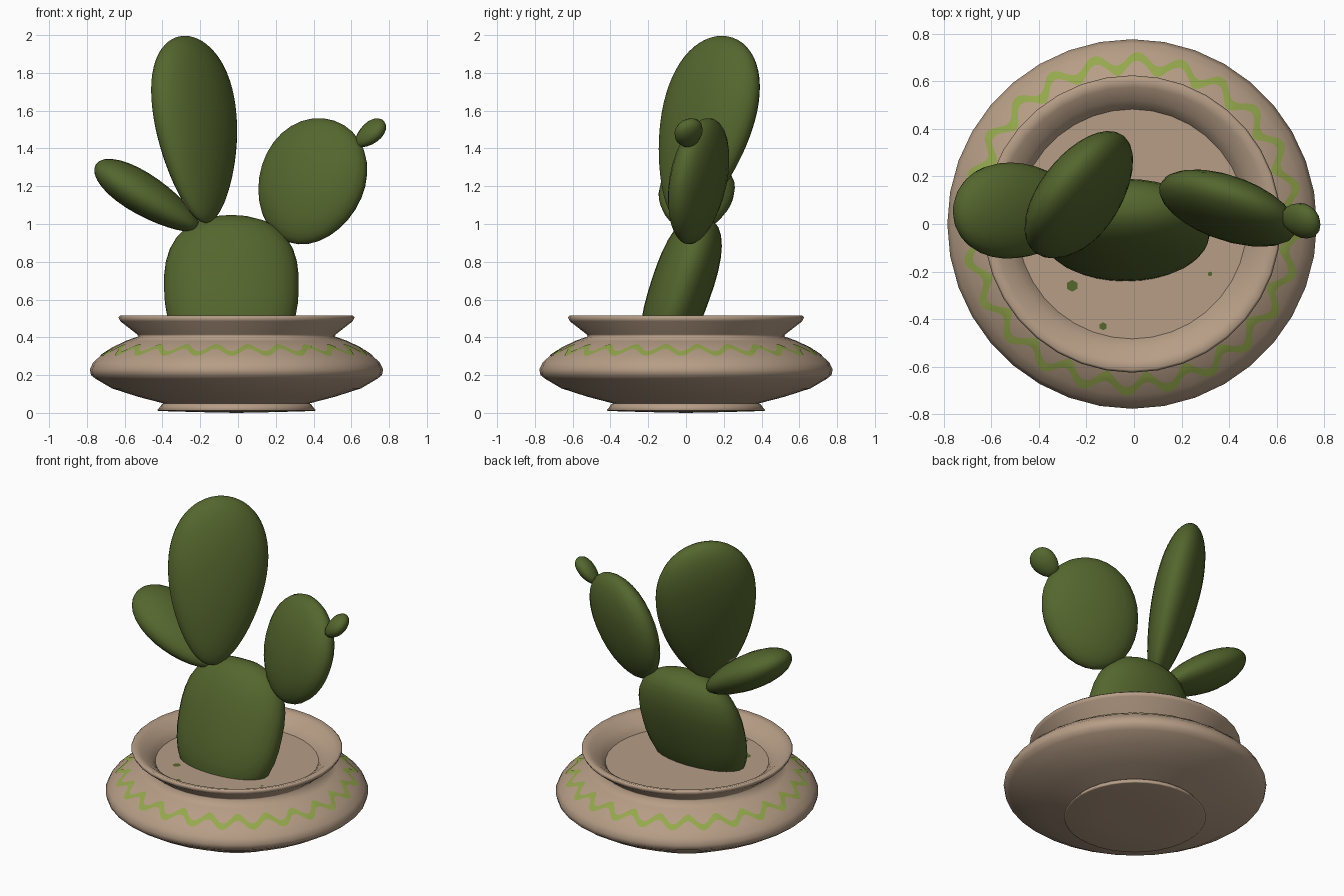
import bpy, bmesh, math
from mathutils import Vector

if "Cube" in bpy.data.objects:
    bpy.data.objects.remove(bpy.data.objects["Cube"])


def material(name, rgb):
    m = bpy.data.materials.new(name)
    m.diffuse_color = (*rgb, 1)
    m.use_nodes = True
    m.node_tree.nodes["Principled BSDF"].inputs["Base Color"].default_value = m.diffuse_color
    return m


GREEN = material("cactus_green", (0.090, 0.134, 0.027))
CLAY = material("clay", (0.470, 0.340, 0.240))
LIME = material("lime_paint", (0.300, 0.390, 0.075))
POT_X = -0.008
SEGS = 36


def finish(bm, name, mat, angle=50):
    bmesh.ops.recalc_face_normals(bm, faces=bm.faces)
    me = bpy.data.meshes.new(name)
    bm.to_mesh(me)
    bm.free()
    me.materials.append(mat)
    ob = bpy.data.objects.new(name, me)
    bpy.context.collection.objects.link(ob)
    bpy.ops.object.select_all(action='DESELECT')
    ob.select_set(True)
    bpy.context.view_layer.objects.active = ob
    bpy.ops.object.shade_smooth_by_angle(angle=math.radians(angle))
    return ob


def bridge(bm, a, b):
    n = len(a)
    for i in range(n):
        j = (i + 1) % n
        quad = list(dict.fromkeys((a[i], a[j], b[j], b[i])))
        if len(quad) > 2:
            bm.faces.new(quad)


def lathe(name, profile, mat, angle=50):
    """Spin (radius, z) points; radius 0 closes the end."""
    bm = bmesh.new()
    rings = []
    for r, z in profile:
        if r == 0:
            rings.append([bm.verts.new((POT_X, 0, z))] * SEGS)
        else:
            rings.append([bm.verts.new((POT_X + r * math.cos(2 * math.pi * i / SEGS),
                                        r * math.sin(2 * math.pi * i / SEGS), z))
                          for i in range(SEGS)])
    for a, b in zip(rings, rings[1:]):
        bridge(bm, a, b)
    return finish(bm, name, mat, angle)


def pad(name, centre, axis, wide, length, width, thick, taper=0.0, power=2.0,
        segs=22, rows=16):
    """Flattened egg along axis; sizes are half extents, taper widens the tip."""
    c, ax = Vector(centre), Vector(axis).normalized()
    w = Vector(wide)
    w = (w - ax * w.dot(ax)).normalized()
    t = ax.cross(w)

    def swell(u):
        return max(0, 1 - abs(u) ** power) ** (1 / power) * (1 + taper * u)

    peak = max(swell(i / 50) for i in range(-50, 51))
    bm = bmesh.new()
    rings = []
    for k in range(rows + 1):
        u = -math.cos(math.pi * k / rows)
        if k in (0, rows):
            rings.append([bm.verts.new(c + ax * length * u)] * segs)
            continue
        s = swell(u) / peak
        rings.append([bm.verts.new(c + ax * length * u
                                   + w * width * s * math.cos(2 * math.pi * i / segs)
                                   + t * thick * s * math.sin(2 * math.pi * i / segs))
                      for i in range(segs)])
    for a, b in zip(rings, rings[1:]):
        bridge(bm, a, b)
    return finish(bm, name, GREEN, 80)


# Pot: nearly flat foot, wide belly, pinched neck, flared rim and inner lip
SHOULDER = [(0.76, 0.265), (0.72, 0.303), (0.65, 0.35), (0.59, 0.38)]
lathe("pot", [(0, 0), (0.2, 0.004), (0.41, 0.01), (0.42, 0.013), (0.395, 0.045),
              (0.385, 0.05), (0.52, 0.085), (0.66, 0.13), (0.745, 0.18),
              (0.77, 0.2), (0.777, 0.23)] + SHOULDER
      + [(0.52, 0.405), (0.525, 0.415), (0.615, 0.485), (0.625, 0.505),
         (0.615, 0.515), (0.575, 0.503), (0.52, 0.465), (0.495, 0.44),
         (0.48, 0.415)], CLAY, 130)

# Soil
lathe("soil", [(0.487, 0.42), (0, 0.42)], CLAY)


# Painted zigzag band lying on the shoulder
def shoulder_radius(z, a):
    half = math.pi / SEGS
    facet = math.cos(half) / math.cos(a % (2 * half) - half)
    for (r0, z0), (r1, z1) in zip(SHOULDER, SHOULDER[1:]):
        if z <= z1:
            return facet * (r0 + (r1 - r0) * (z - z0) / (z1 - z0))
    return SHOULDER[-1][0] * facet


bm = bmesh.new()
waves, steps = 24, 9
rows = []
for off in (-0.0125, -0.006, 0, 0.006, 0.0125):
    row = []
    for i in range(waves * steps):
        a = 2 * math.pi * i / (waves * steps)
        z = 0.331 + 0.019 * math.sin(waves * (a - 0.03)) + off
        r = shoulder_radius(z, a) + 0.0015
        row.append(bm.verts.new((POT_X + r * math.cos(a), r * math.sin(a), z + 0.002)))
    rows.append(row)
for a, b in zip(rows, rows[1:]):
    bridge(bm, a, b)
finish(bm, "zigzag_band", LIME)

# Cactus pads
pad("main_pad", (-0.035, -0.028, 0.655), (0, 0.34, 1), (1, 0, 0),
    0.405, 0.357, 0.162, 0.03, 2.5, segs=28)
tall = pad("tall_pad", (-0.222, 0.10, 1.5), (-0.095, 0.25, 1), (0.64, 0.77, 0),
           0.51, 0.305, 0.135, 0.25, segs=32, rows=32)
pad("left_pad", (-0.48, 0.055, 1.145), (-0.53, 0.02, 0.33), (0, 1, 0.12),
    0.322, 0.203, 0.108, 0.18)
pad("right_pad", (0.39, 0.065, 1.225), (0.23, 0.06, 0.62), (0.936, -0.35, 0),
    0.345, 0.30, 0.118, 0.06)
pad("bud", (0.70, 0.015, 1.48), (0.75, -0.1, 0.62), (0, 0.85, 0.55),
    0.098, 0.08, 0.05, 0.15, segs=14, rows=10)

# Bare patch low on the back of the tall pad
tall.data.materials.append(CLAY)
for f in tall.data.polygons:
    near = (f.center - Vector((-0.25, -0.06, 1.13))).length < 0.06
    if near and f.normal.y > f.normal.x:
        f.material_index = 1

# Small green flecks on the soil
for i, (x, y, r) in enumerate([(-0.26, -0.26, 0.025), (-0.13, -0.43, 0.017),
                               (0.32, -0.21, 0.01)]):
    bm = bmesh.new()
    bmesh.ops.create_circle(bm, cap_ends=True, segments=6, radius=r)
    bmesh.ops.translate(bm, verts=bm.verts, vec=(x, y, 0.423))
    finish(bm, f"soil_fleck_{i + 1}", GREEN)
